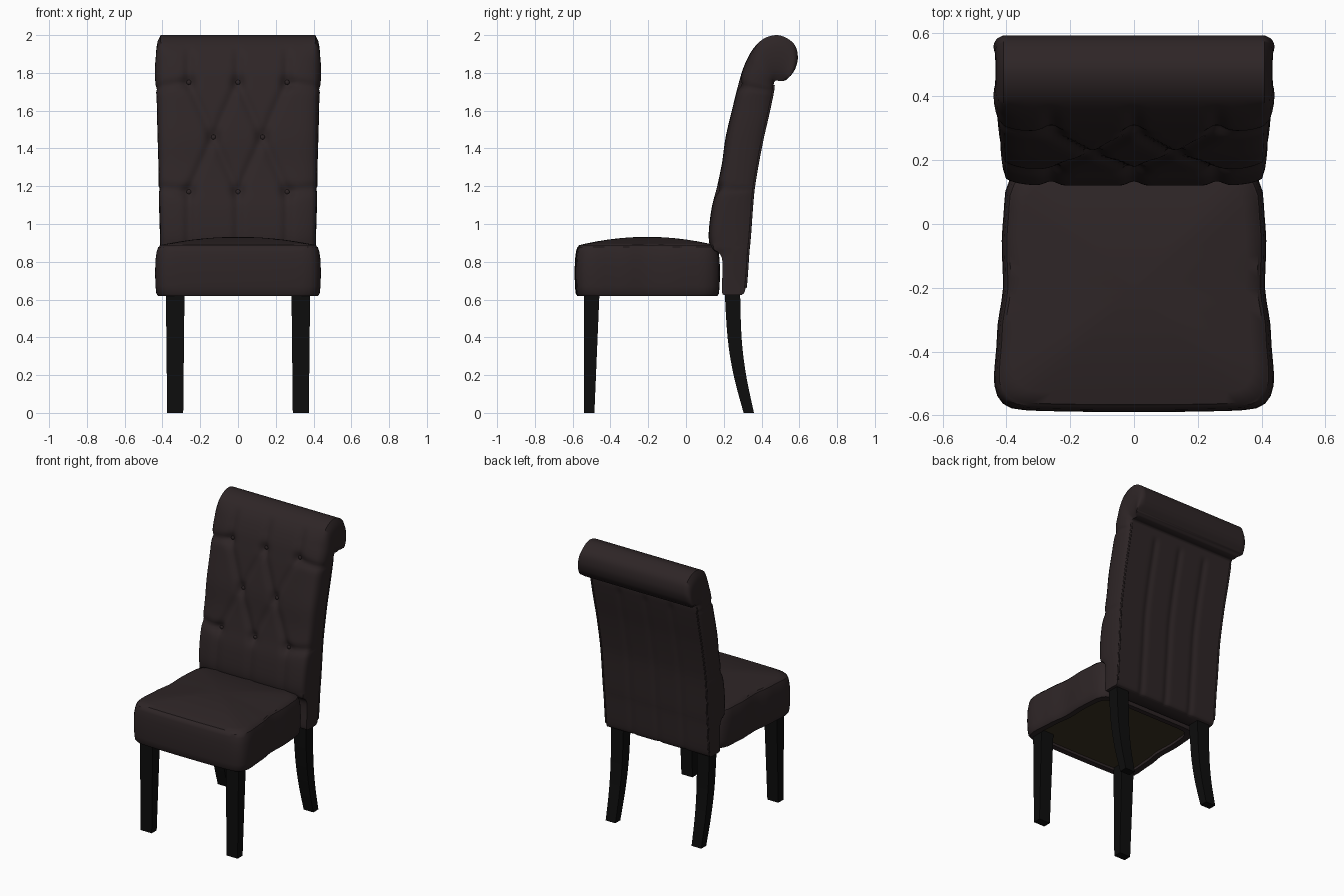
import bpy, bmesh, math
from mathutils import Vector

if "Cube" in bpy.data.objects:
    bpy.data.objects.remove(bpy.data.objects["Cube"], do_unlink=True)


def material(name, rgb, rough):
    m = bpy.data.materials.new(name)
    m.use_nodes = True
    m.diffuse_color = (*rgb, 1)
    node = next(n for n in m.node_tree.nodes if n.type == 'BSDF_PRINCIPLED')
    node.inputs["Base Color"].default_value = (*rgb, 1)
    node.inputs["Roughness"].default_value = rough
    return m


LEATHER = material("dark_brown_leather", (0.027, 0.0185, 0.0195), 0.6)
BLACK = material("black_wood", (0.004, 0.004, 0.004), 0.5)
LINING = material("olive_lining", (0.045, 0.034, 0.016), 0.9)


def finish(name, bm, mat, angle=40):
    bmesh.ops.recalc_face_normals(bm, faces=bm.faces[:])
    me = bpy.data.meshes.new(name)
    bm.to_mesh(me)
    bm.free()
    me.materials.append(mat)
    ob = bpy.data.objects.new(name, me)
    bpy.context.scene.collection.objects.link(ob)
    bpy.ops.object.select_all(action='DESELECT')
    ob.select_set(True)
    bpy.context.view_layer.objects.active = ob
    bpy.ops.object.shade_smooth_by_angle(angle=math.radians(angle))
    return ob


def loft(name, rings, mat, angle=40):
    """Skin a stack of closed rings and cap both ends."""
    bm = bmesh.new()
    vs = [[bm.verts.new(p) for p in ring] for ring in rings]
    n = len(vs[0])
    for a, b in zip(vs, vs[1:]):
        for i in range(n):
            j = (i + 1) % n
            bm.faces.new((a[i], a[j], b[j], b[i]))
    bm.faces.new(vs[0])
    bm.faces.new(vs[-1])
    return finish(name, bm, mat, angle)


def lerp_table(table, x):
    for (x0, y0), (x1, y1) in zip(table, table[1:]):
        if x <= x1:
            t = max(0, (x - x0) / (x1 - x0))
            t = t * t * (3 - 2 * t)
            return y0 + (y1 - y0) * t
    return table[-1][1]


def spline(pts, steps):
    """Catmull-Rom samples through the points."""
    pts = [Vector(p) for p in pts]
    out = []
    for i in range(len(pts) - 1):
        a, b, c, d = pts[max(i - 1, 0)], pts[i], pts[i + 1], pts[min(i + 2, len(pts) - 1)]
        for k in range(steps):
            t = k / steps
            out.append(b + (c - a) * (t / 2) + (a * 2 - b * 5 + c * 4 - d) * (t * t / 2)
                       + (b * 3 - a - c * 3 + d) * (t ** 3 / 2))
    return out + [pts[-1]]


# Seat cushion: rounded trapezoid rings, bulging sides and a domed top
SEAT_W = [(-.59, .432), (-.5, .44), (-.35, .43), (-.19, .411), (-.06, .415), (.08, .407), (.18, .392)]


def seat_ring(s, z, n=20):
    ring = []
    for side in range(4):
        for k in range(n):
            u, v = 2 * k / n - 1, -1
            for _ in range(side):
                u, v = -v, u
            r = s / (abs(u) ** 14 + abs(v) ** 14) ** (1 / 14)
            bow = 1 if v > 0 else 1 - .02 * u * u
            y = -.205 + .385 * v * r * bow
            ring.append((u * r * lerp_table(SEAT_W, -.205 + .385 * v), y, z))
    return ring


seat_rows = [(.87, .65), (.87, .622), (.965, .62), (.985, .632), (.995, .67), (1, .74),
             (.995, .81), (.98, .855), (.962, .878), (.95, .88)]
seat_rows += [(s, .882 + .05 * (1 - s * s)) for s in (.94, .85, .7, .55, .4, .25, .1, .01)]
loft("seat_cushion", [seat_ring(s, z) for s, z in seat_rows], LEATHER, 50)
loft("seat_lining", [seat_ring(.868, .64), seat_ring(.868, .648)], LINING)

# Backrest: rows of (front y, z, rear y, z) from the base up and around the scroll
BACK = [(.2, .625, .295, .625), (.19, .65, .315, .66), (.19, .82, .33, .85),
        (.135, .87, .335, .9), (.12, .94, .34, .96), (.135, 1.08, .35, 1.1),
        (.165, 1.2, .36, 1.2), (.19, 1.32, .38, 1.32), (.21, 1.46, .405, 1.45),
        (.245, 1.61, .435, 1.58), (.275, 1.73, .46, 1.7), (.305, 1.83, .465, 1.745),
        (.35, 1.92, .472, 1.757), (.41, 1.98, .48, 1.76), (.48, 2, .49, 1.758),
        (.54, 1.98, .5, 1.757), (.58, 1.94, .51, 1.757), (.592, 1.88, .52, 1.759),
        (.58, 1.825, .53, 1.763), (.555, 1.785, .54, 1.772)]
rows = spline(BACK, 7)

# Tufting: three buttons, two, three, joined by diagonal and vertical folds
TOP, MID, LOW = 1.75, 1.46, 1.17
BUTTONS = [(x, z) for z in (TOP, LOW) for x in (-.26, 0, .26)] + [(-.13, MID), (.13, MID)]
FOLDS = [((m, MID), (m + d, z)) for m in (-.13, .13) for d in (-.13, .13) for z in (TOP, LOW)]
FOLDS += [((x, LOW), (x, .88)) for x in (-.26, 0, .26)]
FOLDS += [((x, TOP), (x, 1.92)) for x in (-.26, 0, .26)]
FOLDS += [((s * .26, z), (s * .41, z + d)) for s in (-1, 1) for z, d in ((TOP, -.02), (LOW, .02))]
FOLDS = [(Vector(a), Vector(b)) for a, b in FOLDS]


def tuft(x, z):
    p = Vector((x, z))
    fold = 1.0
    for a, b in FOLDS:
        t = min(1, max(0, (p - a).dot(b - a) / (b - a).length_squared))
        fold = min(fold, (p - a - (b - a) * t).length)
    button = min((p - Vector(b)).length for b in BUTTONS)
    return .014 * math.exp(-(fold / .025) ** 2) + .026 * math.exp(-(button / .035) ** 2)


BULGE = [(.62, .004), (.9, .012), (1.2, .016), (1.6, .022), (1.87, .032), (2, .026)]
NX, NS = 60, 8


def back_ring(row):
    f, b = Vector((0, row[0], row[1])), Vector((0, row[2], row[3]))
    inward = (b - f).normalized()
    hw = lerp_table([(.62, .398), (1.2, .404), (2, .409)], f.z)
    bulge = lerp_table(BULGE, f.z)
    for seam in (1.18, 1.735):
        if f.y < .4:
            bulge -= .006 * math.exp(-((f.z - seam) / .012) ** 2)
    fade = max(0, min(1, (.38 - f.y) / .06)) * max(0, min(1, (f.z - .84) / .06))
    rear_fade = max(0, min(1, (1.72 - b.z) / .05))
    ring = []
    for i in range(NX + 1):
        u = 2 * i / NX - 1
        depth = fade * (tuft(u * hw, f.z) + .022 * u ** 10)
        ring.append(f + inward * depth + Vector((u * hw, 0, 0)))
    edge_f = f + inward * fade * (tuft(hw, f.z) + .022)
    sides = []
    for i in range(1, NS):
        t = i / NS
        sides.append((edge_f.lerp(b, t), hw + bulge * (4 * t * (1 - t)) ** .6))
    ring += [p + Vector((w, 0, 0)) for p, w in sides]
    for i in range(NX + 1):
        u = 1 - 2 * i / NX
        channel = min(abs(u * hw - c) for c in (-.2, 0, .2))
        groove = rear_fade * .008 * math.exp(-(channel / .02) ** 2)
        ring.append(b - inward * groove + Vector((u * hw, 0, 0)))
    ring += [p - Vector((w, 0, 0)) for p, w in reversed(sides)]
    return ring


loft("tufted_backrest", [back_ring(r) for r in rows], LEATHER, 50)

# Buttons sitting in the tufts
bm = bmesh.new()
for x, z in BUTTONS:
    row = min((r for r in rows if r[0] < .4), key=lambda r: abs(r[1] - z))
    made = bmesh.ops.create_uvsphere(bm, u_segments=12, v_segments=8, radius=.013)
    bmesh.ops.scale(bm, vec=(1, .6, 1), verts=made["verts"])
    bmesh.ops.translate(bm, vec=(x, row[0] + .036, z), verts=made["verts"])
finish("back_buttons", bm, LEATHER)

# Piping along the rear edges of the backrest
for side, label in ((1, "left"), (-1, "right")):
    bm = bmesh.new()
    path = [r for r in rows if .65 < r[3] < 1.74]
    prev = None
    for r in path:
        hw = lerp_table([(.62, .398), (1.2, .404), (2, .409)], r[1])
        ring = [bm.verts.new((side * hw + .006 * math.cos(a), r[2] + .006 * math.sin(a), r[3]))
                for a in (math.tau * k / 8 for k in range(8))]
        if prev:
            for i in range(8):
                bm.faces.new((prev[i], prev[i - 1], ring[i - 1], ring[i]))
        else:
            bm.faces.new(ring)
        prev = ring
    bm.faces.new(prev)
    finish(label + "_rear_piping", bm, LEATHER, 60)


# Legs: square sections of (z, y front, y rear, x inner, x outer)
def leg(name, side, sections):
    loft(name, [[(side * xi, y0, z), (side * xo, y0, z), (side * xo, y1, z), (side * xi, y1, z)]
                for z, y0, y1, xi, xo in sections], BLACK, 30)


FRONT_LEG = [(0, -.54, -.485, .29, .375), (.66, -.54, -.457, .283, .382)]
REAR_LEG = spline([(0, .305, .36, .295, .37), (.2, .252, .318, .292, .373),
                   (.4, .22, .294, .288, .377), (.66, .204, .286, .284, .381)], 4)
for side, label in ((1, "left"), (-1, "right")):
    leg("front_leg_" + label, side, FRONT_LEG)
    leg("rear_leg_" + label, side, REAR_LEG)
